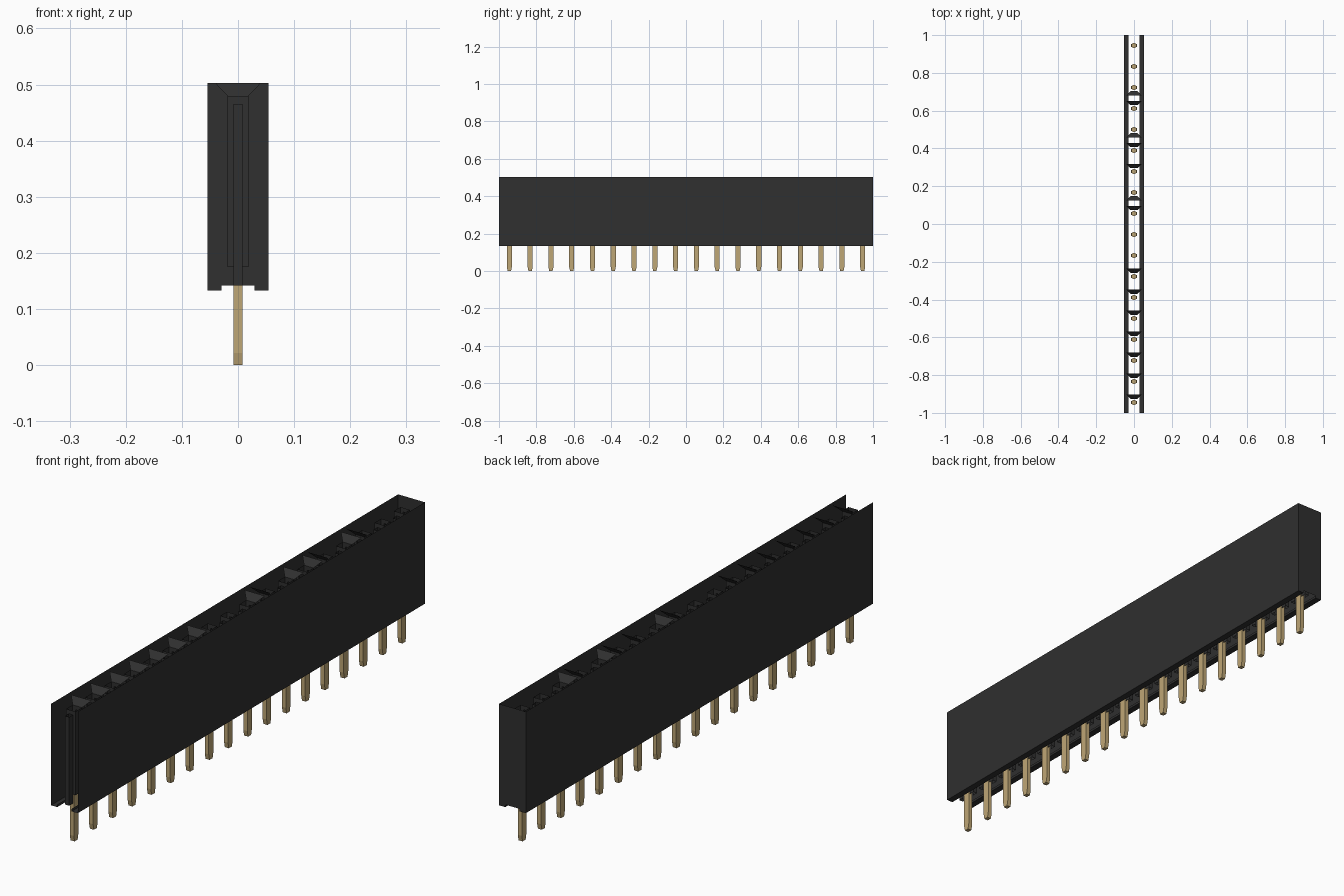
import bpy
import bmesh

if "Cube" in bpy.data.objects:
    bpy.data.objects.remove(bpy.data.objects["Cube"], do_unlink=True)

COUNT = 18
PITCH = 2 / COUNT
HALF_W, TOP, BOTTOM = 0.054, 0.503, 0.133
NOTCH_W, NOTCH_Z = 0.029, 0.142
HOLE, MOUTH = 0.019, 0.041
HOLE_TOP, HOLE_BASE = 0.48, 0.175
SLOT_W, SLOT_Y, SLOT_TOP = 0.008, 0.04, 0.465
PIN_Y = 0.0135


def material(name, color, rough):
    m = bpy.data.materials.new(name)
    m.use_nodes = True
    m.diffuse_color = color
    node = m.node_tree.nodes["Principled BSDF"]
    node.inputs["Base Color"].default_value = color
    node.inputs["Roughness"].default_value = rough
    return m


black = material("black plastic", (0.029, 0.029, 0.029, 1), 0.6)
gold = material("gold metal", (0.52, 0.385, 0.18, 1), 0.5)


def face(bm, *points):
    return bm.faces.new([bm.verts.new(p) for p in points])


def wall_x(bm, x, y0, y1, z0, z1):
    face(bm, (x, y0, z0), (x, y1, z0), (x, y1, z1), (x, y0, z1))


def wall_y(bm, y, x0, x1, z0, z1):
    face(bm, (x0, y, z0), (x1, y, z0), (x1, y, z1), (x0, y, z1))


def box(bm, x, y, z0, z1, hx, hy, tip=1.0):
    """Box centred on x, y; tip narrows its lower end along y."""
    made = bmesh.ops.create_cube(bm, size=2)["verts"]
    for v in made:
        low = v.co.z < 0
        v.co = (x + v.co.x * hx, y + v.co.y * hy * (tip if low else 1), z0 if low else z1)


def finish(bm, name, mat):
    bmesh.ops.remove_doubles(bm, verts=bm.verts, dist=0.0001)
    bmesh.ops.recalc_face_normals(bm, faces=bm.faces)
    mesh = bpy.data.meshes.new(name)
    bm.to_mesh(mesh)
    bm.free()
    mesh.materials.append(mat)
    ob = bpy.data.objects.new(name, mesh)
    bpy.context.collection.objects.link(ob)
    return ob


# Thin outer shell: long sides, feet, groove sides and the closed back end
bm = bmesh.new()
for s in (-1, 1):
    wall_x(bm, s * HALF_W, -1, 1, BOTTOM, TOP)
    wall_x(bm, s * NOTCH_W, -1, 1, BOTTOM, NOTCH_Z)
    face(bm, (s * NOTCH_W, -1, BOTTOM), (s * HALF_W, -1, BOTTOM),
         (s * HALF_W, 1, BOTTOM), (s * NOTCH_W, 1, BOTTOM))
profile = [(-HALF_W, BOTTOM), (-NOTCH_W, BOTTOM), (-NOTCH_W, NOTCH_Z),
           (NOTCH_W, NOTCH_Z), (NOTCH_W, BOTTOM), (HALF_W, BOTTOM),
           (HALF_W, TOP), (-HALF_W, TOP)]
face(bm, *[(x, 1, z) for x, z in profile])
finish(bm, "housing_shell", black)

# Socket cells with a contact slot in each end wall
BACK_FUNNELS = {0, 1, 2, 3, 4, 5, 6, 9, 11, 12, 14}
FRONT_FUNNELS = {10, 13, 15}
cells, funnels, pins, springs = (bmesh.new() for _ in range(4))
for i in range(COUNT):
    y = -1 + PITCH * (i + 0.5)
    for s in (-1, 1):
        wall_x(cells, s * HOLE, y - HOLE, y + HOLE, HOLE_BASE, HOLE_TOP)
        end = y + s * HOLE
        wall_y(cells, end, -HOLE, -SLOT_W, HOLE_BASE, HOLE_TOP)
        wall_y(cells, end, SLOT_W, HOLE, HOLE_BASE, HOLE_TOP)
        wall_y(cells, end, -SLOT_W, SLOT_W, SLOT_TOP, HOLE_TOP)
        back = y + s * SLOT_Y
        wall_y(cells, back, -SLOT_W, SLOT_W, NOTCH_Z, SLOT_TOP)
        for x in (-SLOT_W, SLOT_W):
            wall_x(cells, x, min(end, back), max(end, back), NOTCH_Z, SLOT_TOP)
        # Sloped lead-in above the cell
        if i in (BACK_FUNNELS if s > 0 else FRONT_FUNNELS):
            rim = y + s * MOUTH
            face(funnels, (-HOLE, end, HOLE_TOP), (HOLE, end, HOLE_TOP),
                 (MOUTH, rim, TOP), (-MOUTH, rim, TOP))
        # Spring leaf of the contact
        box(springs, s * 0.0125, y, 0.18, 0.38, 0.003, 0.008)
    # Pin with a narrowed tip, and the contact base
    box(pins, 0, y, 0.022, 0.2, SLOT_W, PIN_Y)
    box(pins, 0, y, 0, 0.022, SLOT_W, PIN_Y, 0.65)
    box(springs, 0, y, 0.18, 0.2, 0.0155, 0.008)

finish(cells, "socket_cells", black)
finish(funnels, "socket_lead_ins", black)
finish(pins, "contact_pins", gold)
finish(springs, "contact_springs", gold)
